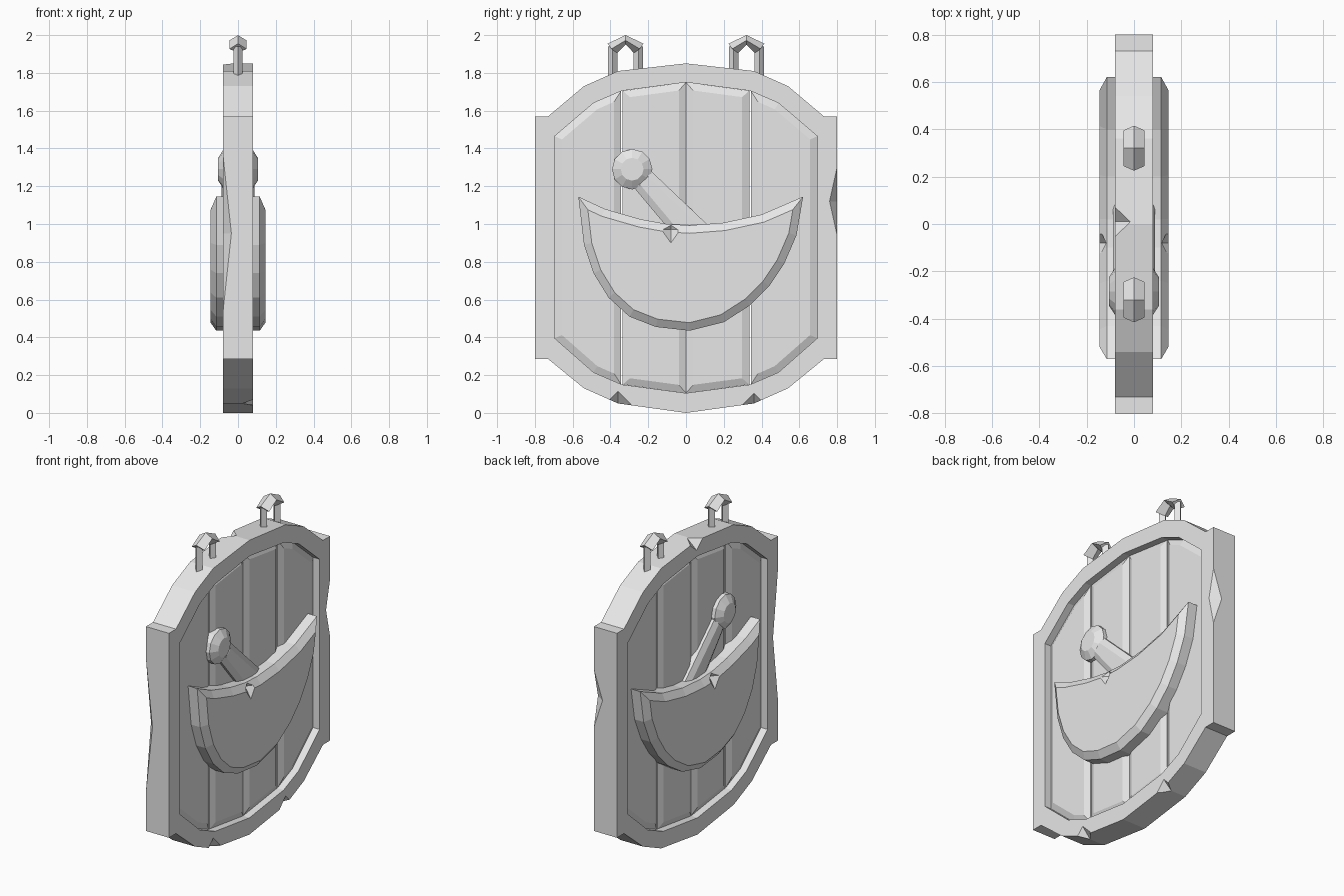
import bpy
import bmesh
from math import cos, sin, tau
from mathutils import Vector

cube = bpy.data.objects.get("Cube")
if cube:
    bpy.data.objects.remove(cube)

GREY = (0.8, 0.8, 0.8, 1)
mat = bpy.data.materials.new("light_grey")
mat.use_nodes = True
mat.diffuse_color = GREY
mat.node_tree.nodes["Principled BSDF"].inputs["Base Color"].default_value = GREY


def finish(name, bm):
    bmesh.ops.recalc_face_normals(bm, faces=bm.faces)
    mesh = bpy.data.meshes.new(name)
    bm.to_mesh(mesh)
    bm.free()
    mesh.materials.append(mat)
    obj = bpy.data.objects.new(name, mesh)
    bpy.context.collection.objects.link(obj)
    return obj


def plate(name, outline, body, face=None, chamfer=0.0):
    """Double-sided slab from a (y, z) outline, with chamfered rims on both faces."""
    bm = bmesh.new()
    cap = bm.faces.new([bm.verts.new((-body, y, z)) for y, z in outline])
    out = bmesh.ops.extrude_face_region(bm, geom=[cap], use_keep_orig=True)
    verts = [v for v in out["geom"] if isinstance(v, bmesh.types.BMVert)]
    bmesh.ops.translate(bm, verts=verts, vec=(2 * body, 0, 0))
    bmesh.ops.recalc_face_normals(bm, faces=bm.faces)
    if chamfer:
        caps = [f for f in bm.faces if abs(f.normal.x) > 0.9]
        bmesh.ops.inset_individual(bm, faces=caps, thickness=chamfer,
                                   depth=face - body, use_even_offset=True)
    return finish(name, bm)


def cut(obj, cutter):
    cutter.hide_render = True
    cutter.hide_viewport = True
    cutter.display_type = 'WIRE'
    mod = obj.modifiers.new(cutter.name, 'BOOLEAN')
    mod.operation = 'DIFFERENCE'
    mod.solver = 'EXACT'
    mod.object = cutter


def chip(obj, centre, radii):
    """Wedge-shaped nick made by an eight-sided diamond."""
    bm = bmesh.new()
    bmesh.ops.create_uvsphere(bm, u_segments=4, v_segments=2, radius=1)
    for v in bm.verts:
        v.co = Vector(centre) + Vector(a * b for a, b in zip(v.co, radii))
    cut(obj, finish("chip_cutter", bm))


def mirror_y(points):
    return [(-y, z) for y, z in reversed(points)]


# Frame: stepped barrel outline with a window through it
half = [(0, 1.85), (0.36, 1.81), (0.54, 1.73), (0.73, 1.57), (0.8, 1.57),
        (0.8, 0.285), (0.73, 0.285), (0.54, 0.13), (0.36, 0.05), (0, 0)]
frame = plate("frame", half + mirror_y(half[1:-1]), 0.08)
window = [(0, 1.75), (0.34, 1.705), (0.49, 1.64), (0.695, 1.465),
          (0.695, 0.395), (0.49, 0.215), (0.34, 0.15), (0, 0.105)]
cut(frame, plate("window_cutter", window + mirror_y(window[1:-1]), 0.2))

# Worn nicks along the frame edges
chip(frame, (-0.08, -0.8, 0.95), (0.045, 0.05, 0.42))
chip(frame, (0.08, 0.8, 1.12), (0.06, 0.04, 0.18))
chip(frame, (-0.08, 0.01, 1.85), (0.065, 0.07, 0.06))
chip(frame, (0.08, -0.36, 0.045), (0.06, 0.07, 0.07))
chip(frame, (0.08, 0.36, 0.045), (0.06, 0.06, 0.06))

# Chamfered planks, mirrored left and right
outer = [(0.343, 1.705), (0.49, 1.64), (0.695, 1.465),
         (0.695, 0.395), (0.49, 0.215), (0.343, 0.15)]
inner = [(0, 1.75), (0.335, 1.705), (0.335, 0.15), (0, 0.105)]
for label, shape in (("outer_plank", outer), ("inner_plank", inner)):
    plate(label + "_left", shape, 0.035, 0.052, 0.038)
    plate(label + "_right", mirror_y(shape), 0.035, 0.052, 0.038)

# Bowl with a sagging rim
rim = [(-0.57, 1.145), (-0.43, 1.08), (-0.24, 1.025), (-0.1, 1.0), (0.02, 0.993),
       (0.2, 1.007), (0.4, 1.05), (0.62, 1.145)]
belly = [(0.585, 0.94), (0.52, 0.79), (0.44, 0.67), (0.34, 0.57), (0.2, 0.48),
         (0.02, 0.435), (-0.16, 0.455), (-0.3, 0.51), (-0.41, 0.61),
         (-0.49, 0.74), (-0.54, 0.89)]
bowl = plate("bowl", rim + belly, 0.115, 0.145, 0.042)
for side in (-1, 1):
    chip(bowl, (side * 0.145, -0.08, 0.97), (0.04, 0.05, 0.07))

# Pestle: tapered handle and round knob
plate("pestle_handle", [(-0.29, 1.21), (-0.2, 1.295), (0.11, 1.0),
                        (0.2, 0.9), (-0.03, 0.9)], 0.07, 0.088, 0.035)
knob = [(-0.285 + 0.107 * cos(tau * i / 12), 1.29 + 0.107 * sin(tau * i / 12))
        for i in range(12)]
plate("pestle_knob", knob, 0.075, 0.105, 0.045)

# Hanging loops: two posts under a ridged chevron cap
for label, centre in (("left", 0.32), ("right", -0.32)):
    for s in (-1, 1):
        bm = bmesh.new()
        bmesh.ops.create_cone(bm, cap_ends=True, segments=4, radius1=0.025,
                              radius2=0.025, depth=0.16)
        bmesh.ops.translate(bm, verts=bm.verts, vec=(0, centre + s * 0.068, 1.86))
        finish("loop_post_" + label, bm)
    bm = bmesh.new()
    rings = []
    for s in (-1, 0, 1):
        drop = abs(s) * 0.045
        ring = [(0, 0.095, 2.0), (0.045, 0.075, 1.972),
                (0, 0.045, 1.95), (-0.045, 0.075, 1.972)]
        rings.append([bm.verts.new((x, centre + s * y, z - drop)) for x, y, z in ring])
    for a, b in zip(rings, rings[1:]):
        for i in range(4):
            j = (i + 1) % 4
            bm.faces.new((a[i], a[j], b[j], b[i]))
    bm.faces.new(rings[0])
    bm.faces.new(rings[-1])
    finish("loop_cap_" + label, bm)
